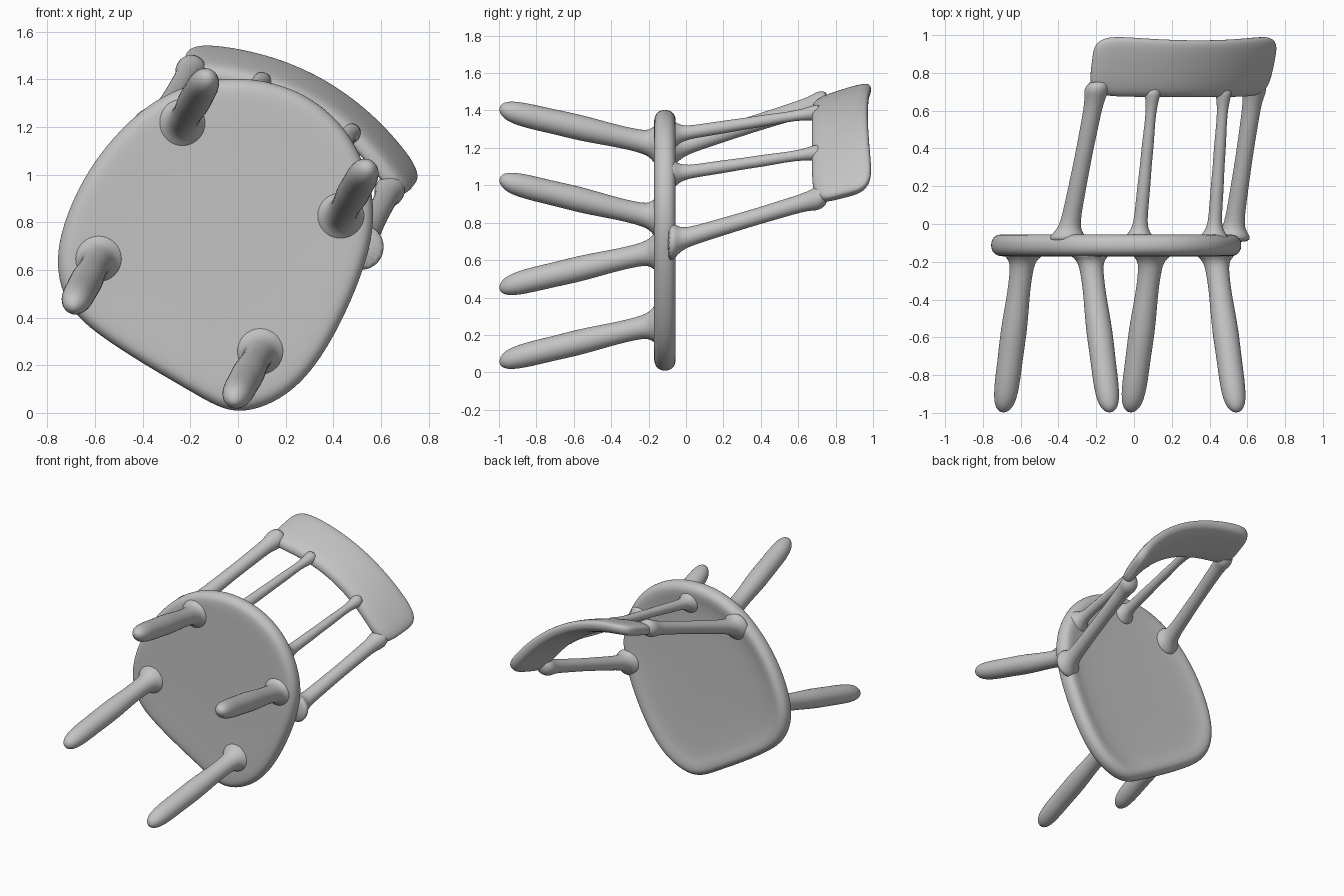
import bpy, bmesh, math
from mathutils import Vector

if "Cube" in bpy.data.objects:
    bpy.data.objects.remove(bpy.data.objects["Cube"], do_unlink=True)

grey = bpy.data.materials.new("plain grey")
grey.use_nodes = True
grey.diffuse_color = (0.55, 0.55, 0.55, 1)
grey.node_tree.nodes["Principled BSDF"].inputs["Base Color"].default_value = (0.55, 0.55, 0.55, 1)


def loft(name, rings, levels=1):
    """Skin a list of equal-length point rings, cap both ends and smooth."""
    bm = bmesh.new()
    rows = [[bm.verts.new(p) for p in ring] for ring in rings]
    n = len(rows[0])
    for a, b in zip(rows, rows[1:]):
        for i in range(n):
            j = (i + 1) % n
            bm.faces.new((a[i], a[j], b[j], b[i]))
    bm.faces.new(rows[0][::-1])
    bm.faces.new(rows[-1])
    bmesh.ops.recalc_face_normals(bm, faces=bm.faces)
    for f in bm.faces:
        f.smooth = True
    mesh = bpy.data.meshes.new(name)
    bm.to_mesh(mesh)
    bm.free()
    mesh.materials.append(grey)
    ob = bpy.data.objects.new(name, mesh)
    bpy.context.collection.objects.link(ob)
    mod = ob.modifiers.new("smooth", "SUBSURF")
    mod.levels = mod.render_levels = levels
    return ob


def rod(name, start, end, profile, sides=16):
    """Round bar through two points; profile lists (y, radius)."""
    start, end = Vector(start), Vector(end)
    rings = []
    for y, r in profile:
        c = start.lerp(end, (y - start.y) / (end.y - start.y)) if start.y <= y <= end.y \
            or end.y <= y <= start.y else start + (end - start) * ((y - start.y) / (end.y - start.y))
        rings.append([(c.x + r * math.cos(a), y, c.z + r * math.sin(a))
                      for a in (2 * math.pi * i / sides for i in range(sides))])
    return loft(name, rings)


# Seat: rounded shield outline (x, z), lofted through its thickness
outline = [(0, .0), (.1, .02), (.2, .07), (.3, .16), (.4, .31), (.5, .52), (.565, .72),
           (.575, .88), (.54, 1.03), (.475, 1.16), (.4, 1.25), (.29, 1.335), (.15, 1.39),
           (0, 1.41), (-.15, 1.395), (-.3, 1.345), (-.45, 1.24), (-.6, 1.07), (-.7, .89),
           (-.76, .71), (-.76, .56), (-.705, .43), (-.6, .335), (-.4, .205), (-.2, .09), (-.09, .025)]
cx, cz = -.1, .72
seat_profile = [(-.168, .5), (-.170, .2), (-.174, .06), (-.164, .025), (-.14, .004), (-.11, 0),
                (-.08, .006), (-.06, .028), (-.054, .055), (-.060, .10), (-.074, .16), (-.078, .5)]
loft("seat", [[(cx + (x - cx) * (1 - d / .68), y, cz + (z - cz) * (1 - d / .68)) for x, z in outline]
              for y, d in seat_profile], 2)

# Legs: splayed, swelling in the middle, flared where they meet the seat
leg_profile = [(-.13, .12), (-.168, .105), (-.182, .085), (-.21, .068), (-.26, .062), (-.36, .061),
               (-.45, .066), (-.58, .072), (-.70, .068), (-.82, .069), (-.90, .065),
               (-.955, .054), (-.985, .034), (-.998, .012)]
legs = {"rear_right_leg": ((-.23, 1.225), (-.135, 1.395)),
        "rear_left_leg": ((.435, .835), (.535, 1.015)),
        "front_right_leg": ((-.59, .64), (-.685, .465)),
        "front_left_leg": ((.09, .25), (-.01, .07))}
for name, (a, b) in legs.items():
    rod(name, (a[0], -.2, a[1]), (b[0], -.95, b[1]), leg_profile)

# Back posts and spindles: flared at both ends
post_profile = [(-.10, .105), (-.062, .095), (-.045, .078), (-.015, .06), (.04, .051), (.2, .049),
                (.36, .046), (.52, .049), (.62, .05), (.675, .058), (.71, .07), (.76, .05)]
spindle_profile = [(-.10, .085), (-.068, .078), (-.045, .058), (-.015, .042), (.04, .035), (.2, .036),
                   (.30, .031), (.42, .033), (.54, .027), (.63, .031), (.68, .042), (.72, .045)]
uprights = {"right_post": ((-.345, 1.205), (-.2, 1.435), post_profile),
            "right_spindle": ((.03, 1.275), (.10, 1.39), spindle_profile),
            "left_spindle": ((.425, 1.065), (.475, 1.175), spindle_profile),
            "left_post": ((.525, .71), (.635, .93), post_profile)}
for name, (a, b, prof) in uprights.items():
    rod(name, (a[0], -.03, a[1]), (b[0], .7, b[1]), prof)

# Top rail: curved, leaning plate with fully rounded edges
side, rear = Vector((.87, 0, -.49)), Vector((.49, 0, .87))
apex = Vector((.30, 0, 1.30))
rings = []
for u, h, t in [(-.555, .35, .3), (-.55, .62, .65), (-.525, .85, .9), (-.47, .98, 1), (-.36, 1, 1),
                (-.24, 1, 1), (-.12, 1, 1), (0, 1, 1), (.12, 1, 1), (.24, 1, 1), (.36, 1, 1),
                (.47, .98, 1), (.525, .85, .9), (.55, .62, .65), (.555, .35, .3)]:
    mid = .822 + .06 * u * u
    half = (.152 + .05 * u * u) * h
    out = (rear + side * u).normalized()
    ring = []
    for i in range(16):
        a = 2 * math.pi * i / 16
        c, s = math.cos(a), math.sin(a)
        y = mid + half * math.copysign(abs(s) ** .6, s)
        th = .047 * t * math.copysign(abs(c) ** .6, c)
        lean = .33 * (y - .7)
        p = apex + side * (u * (.97 + .1 * (y - .75))) + rear * (lean - .5 * u * u) + out * th
        ring.append((p.x, y, p.z))
    rings.append(ring)
loft("top_rail", rings, 2)
